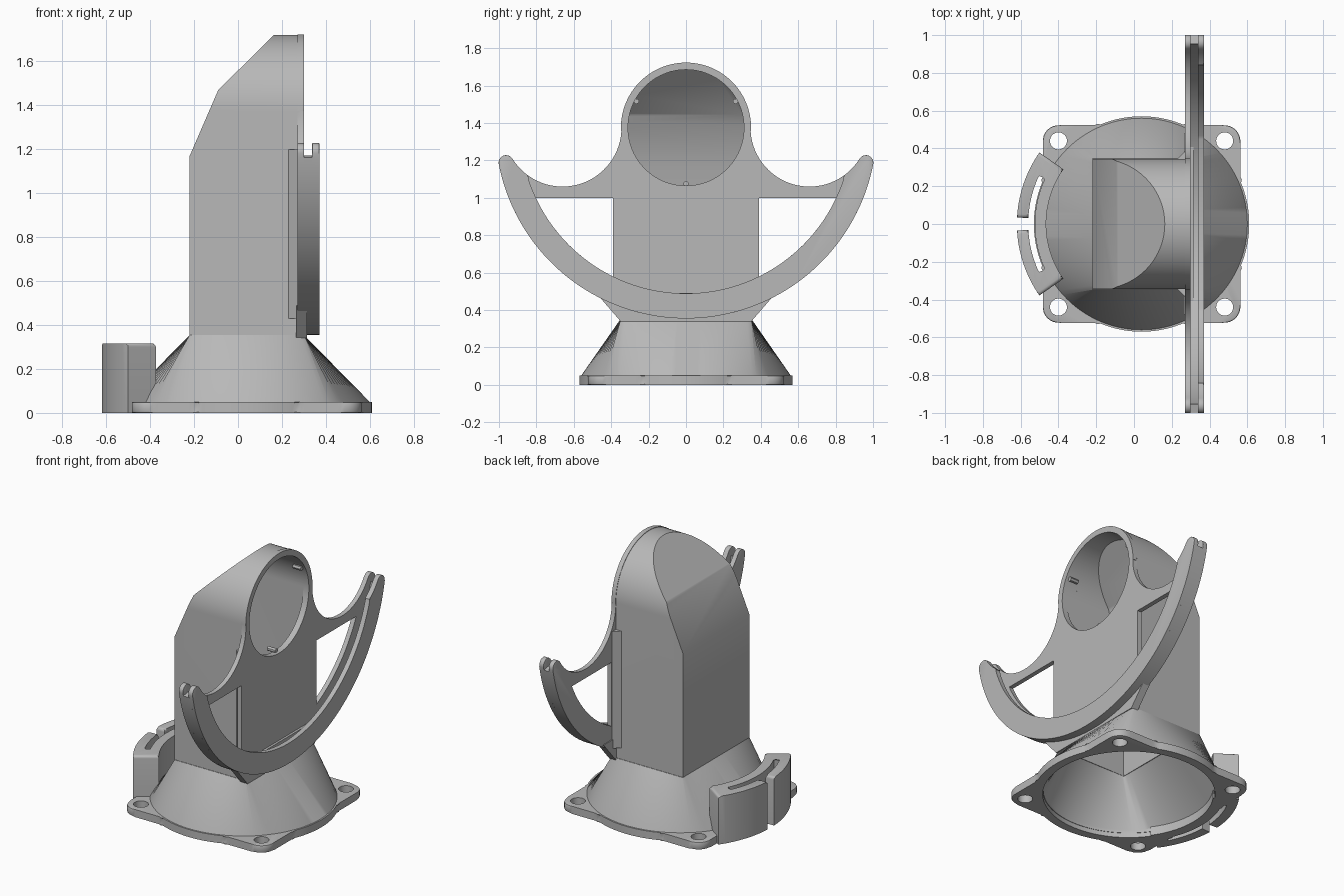
import bpy, bmesh
from math import sin, cos, pi, radians, sqrt

cube = bpy.data.objects.get("Cube")
if cube:
    bpy.data.objects.remove(cube, do_unlink=True)

CX = 0.04            # centre of the round base
HZ = 1.375           # height of the outlet centre

grey = bpy.data.materials.new("plain_grey")
grey.use_nodes = True
grey.diffuse_color = (0.48, 0.48, 0.48, 1)
grey.node_tree.nodes["Principled BSDF"].inputs["Base Color"].default_value = (0.48, 0.48, 0.48, 1)


def arc(c, r, a0, a1, n=24):
    angles = [radians(a0 + (a1 - a0) * i / n) for i in range(n + 1)]
    return [(c[0] + r * cos(a), c[1] + r * sin(a)) for a in angles]


def sym(half):
    return half + [(-a, b) for a, b in reversed(half)]


def finish(name, bm):
    bmesh.ops.recalc_face_normals(bm, faces=bm.faces)
    mesh = bpy.data.meshes.new(name)
    bm.to_mesh(mesh)
    bm.free()
    mesh.materials.append(grey)
    ob = bpy.data.objects.new(name, mesh)
    bpy.context.collection.objects.link(ob)
    return ob


def loft(name, rings):
    """Closed solid through rings of equal point count."""
    bm = bmesh.new()
    rows = [[bm.verts.new(p) for p in ring] for ring in rings]
    n = len(rows[0])
    for low, high in zip(rows, rows[1:]):
        for i in range(n):
            j = (i + 1) % n
            bm.faces.new((low[i], low[j], high[j], high[i]))
    bm.faces.new(rows[0])
    bm.faces.new(rows[-1])
    return finish(name, bm)


def prism(name, pts, axis, lo, hi, bevel=0.0, segments=2, top_only=False):
    """Outline extruded along an axis, with optional rounded rims."""
    clean = []
    for p in pts:
        if all(abs(p[0] - q[0]) + abs(p[1] - q[1]) > 1e-4 for q in clean[-1:] + clean[:1]):
            clean.append(p)
    place = {"x": lambda a, b, t: (t, a, b),
             "y": lambda a, b, t: (a, t, b),
             "z": lambda a, b, t: (a, b, t)}[axis]
    bm = bmesh.new()
    rows = [[bm.verts.new(place(a, b, t)) for a, b in clean] for t in (lo, hi)]
    n = len(clean)
    for i in range(n):
        j = (i + 1) % n
        bm.faces.new((rows[0][i], rows[0][j], rows[1][j], rows[1][i]))
    caps = [bm.faces.new(r) for r in rows]
    if bevel:
        rims = [e for f in (caps[1:] if top_only else caps) for e in f.edges]
        bmesh.ops.bevel(bm, geom=rims, offset=bevel, segments=segments,
                        profile=0.5, affect="EDGES", clamp_overlap=True)
    return finish(name, bm)


def combine(ob, other, op="DIFFERENCE", keep=False):
    mod = ob.modifiers.new("bool", "BOOLEAN")
    mod.operation, mod.solver, mod.object = op, "EXACT", other
    bpy.context.view_layer.objects.active = ob
    bpy.ops.object.modifier_apply(modifier=mod.name)
    if not keep:
        bpy.data.objects.remove(other, do_unlink=True)


# Base flange: disc with four rounded screw corners
def flange_radius(a):
    c, s = abs(cos(a)), abs(sin(a))
    square = 0.523 / max(c, s)
    d, k = 0.622, sin(a % (pi / 2) - pi / 4)
    if abs(d * k) < 0.083:
        r = d * sqrt(1 - k * k) + sqrt(0.083 ** 2 - (d * k) ** 2)
        if min(r * c, r * s) > 0.44:
            square = r
    return max(0.57, square)


steps = [2 * pi * i / 240 for i in range(240)]
outline = [(CX + flange_radius(a) * cos(a), flange_radius(a) * sin(a)) for a in steps]
flange = prism("base_flange", outline, "z", 0, 0.05, 0.008)
combine(flange, prism("cutter", arc((CX, 0), 0.515, 0, 360, 96), "z", -0.1, 0.2))
for sx in (-1, 1):
    for sy in (-1, 1):
        hole = arc((CX + sx * 0.44, sy * 0.44), 0.045, 0, 360, 32)
        combine(flange, prism("cutter", hole, "z", -0.1, 0.2))


# Funnel: round base blending to a rectangle
def circle_ring(r, z):
    return [(CX + r * cos(a), r * sin(a), z) for a in steps[::2]]


def rect_ring(hx, hy, z):
    ring = []
    for a in steps[::2]:
        q = int(((a + pi / 4) % (2 * pi)) // (pi / 2))
        t = ((a + pi / 4) % (pi / 2)) / (pi / 2) * 2 - 1
        t = max(-0.999, min(0.999, t * 1.08))
        x, y = [(1, t), (-t, 1), (-1, -t), (t, -1)][q]
        ring.append((CX + x * hx, y * hy, z))
    return ring


funnel = loft("funnel", [circle_ring(0.565, 0.03), circle_ring(0.56, 0.05),
                         rect_ring(0.26, 0.348, 0.355)])
combine(funnel, loft("cutter", [circle_ring(0.515, 0.0), circle_ring(0.51, 0.05),
                                rect_ring(0.22, 0.31, 0.35), rect_ring(0.22, 0.31, 0.45)]))


# Duct body: arched section trimmed by a sloping back, hollow inside
def arch(name, r, bottom, x0, x1):
    pts = [(r, bottom)] + arc((0, HZ), r, 0, 180, 64) + [(-r, bottom)]
    return prism(name, pts, "x", x0, x1)


body = arch("duct_body", 0.345, 0.345, -0.3, 0.295)
back = [(-0.22, 0.2), (-0.22, 1.17), (-0.09, 1.47), (0.165, 1.722), (0.165, 1.9), (0.5, 1.9), (0.5, 0.2)]
combine(body, prism("cutter", back, "y", -0.6, 0.6), "INTERSECT")
cavity = arch("cutter", 0.31, 0.25, -0.3, 0.26)
inner = [(-0.18, 0.1), (-0.18, 1.16), (-0.055, 1.445), (0.185, 1.69), (0.185, 1.9), (0.5, 1.9), (0.5, 0.1)]
combine(cavity, prism("cutter_back", inner, "y", -0.6, 0.6), "INTERSECT")
combine(body, cavity)
outlet = prism("outlet_cutter", arc((0, HZ), 0.31, 0, 360, 96), "x", 0.2, 0.5)
combine(body, outlet, keep=True)

# Front plate: outlet rim, concave webs and pointed horns
tip = arc((0.962, 1.188), 0.04, 148, -11, 10)
outer = arc((0, HZ), 1.02, -11, -90, 48)
plate_half = arc((0, HZ), 0.348, 90, 0, 32) + arc((0.66, HZ), 0.315, 180, 328, 32) + tip + outer
plate = prism("front_plate", sym(plate_half), "x", 0.27, 0.30, 0.006)
combine(plate, outlet)
for s in (-1, 1):
    window = [(0.39, 1.0)] + arc((0, HZ), 0.886, -25.04, -63.9, 24)
    combine(plate, prism("cutter", [(s * a, b) for a, b in window], "x", 0.1, 0.5))

# Crescent with a groove along its upper edge
cres_half = arc((0, HZ), 0.886, -90, -17.1, 48) + arc((0.66, HZ), 0.315, -55, -32, 8) + tip + outer
prism("crescent_front", sym(cres_half), "x", 0.338, 0.37, 0.01)
strip = arc((0, HZ), 0.975, -90, -12, 48) + arc((0, HZ), 1.02, -12, -90, 48)
prism("crescent_floor", sym(strip), "x", 0.28, 0.35)

# Flares joining the body to the plate
for s, side in ((1, "left"), (-1, "right")):
    tri = [(0.275, s * 0.34), (0.275, s * 0.39), (0.225, s * 0.34)]
    prism(side + "_flare", tri, "z", 0.43, 1.2)
prism("under_brace", sym([(0.48, 0.49), (0.35, 0.34)]), "x", 0.265, 0.315)

# Small snap nubs inside the outlet
for i, a in enumerate((-90, 28, 152)):
    c = (0.3 * cos(radians(a)), HZ + 0.3 * sin(radians(a)))
    prism("snap_nub_%d" % (i + 1), arc(c, 0.014, 0, 360, 12), "x", 0.22, 0.28)

# Cable guard: split curved wall with a slot
c = (CX, 0)
guard = (arc(c, 0.66, 177, 145, 16) + arc(c, 0.505, 145, 215, 32) + arc(c, 0.66, 215, 183, 16)
         + arc(c, 0.60, 183, 207, 12) + arc(c, 0.565, 207, 153, 24) + arc(c, 0.60, 153, 177, 12))
prism("cable_guard", guard, "z", 0, 0.317, 0.027, 4, True)

# Smooth shading with sharp edges kept
bpy.ops.object.select_all(action="DESELECT")
for ob in bpy.context.scene.objects:
    if ob.type == "MESH":
        ob.select_set(True)
        bpy.context.view_layer.objects.active = ob
bpy.ops.object.shade_smooth_by_angle(angle=radians(30))
